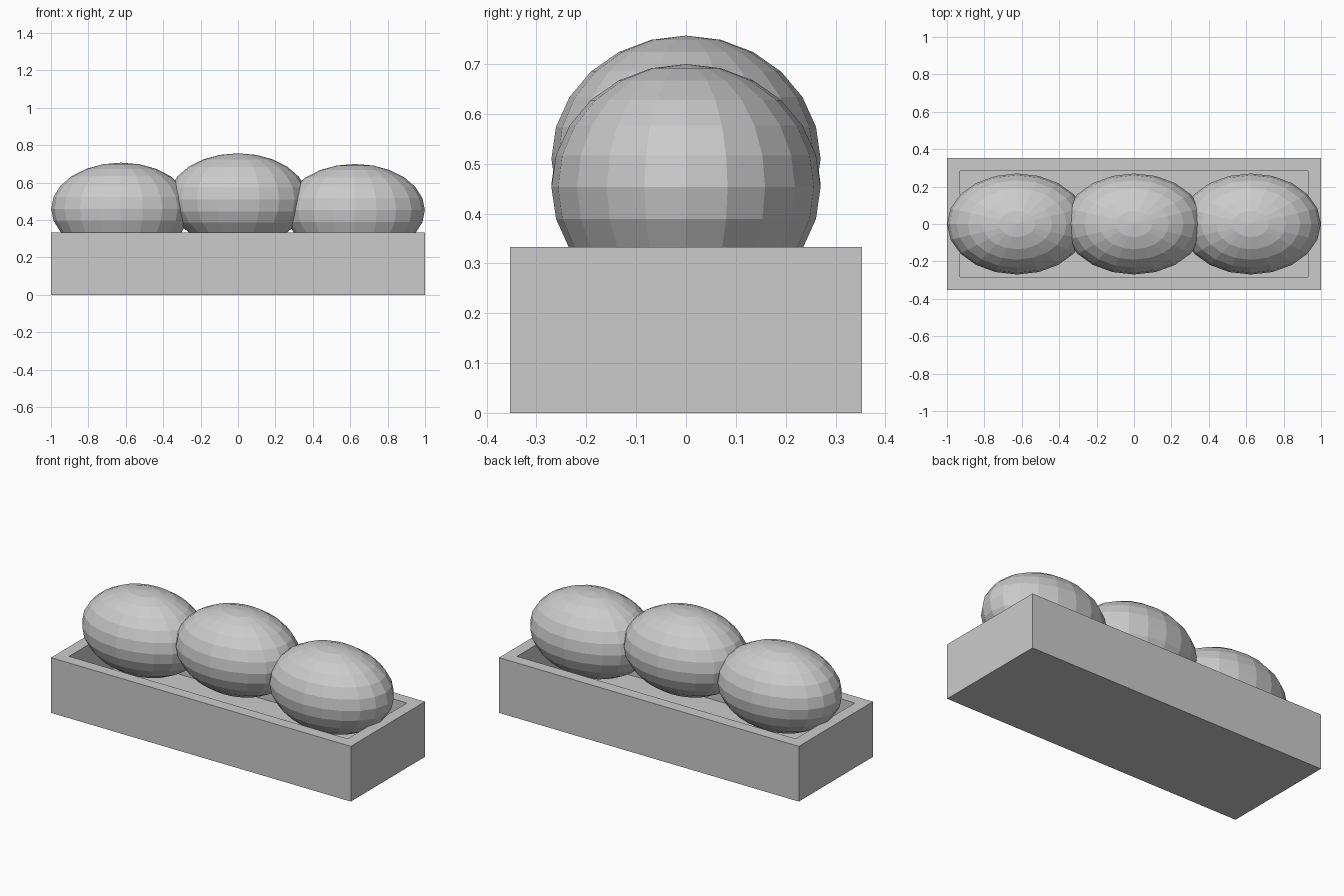
import bpy
import bmesh
from mathutils import Matrix

cube = bpy.data.objects.get("Cube")
if cube:
    bpy.data.objects.remove(cube, do_unlink=True)

grey = bpy.data.materials.new("light grey")
grey.use_nodes = True
grey.diffuse_color = (0.6, 0.6, 0.6, 1)
grey.node_tree.nodes["Principled BSDF"].inputs["Base Color"].default_value = (0.6, 0.6, 0.6, 1)


def add_object(name, bm):
    mesh = bpy.data.meshes.new(name)
    bm.to_mesh(mesh)
    bm.free()
    mesh.materials.append(grey)
    obj = bpy.data.objects.new(name, mesh)
    bpy.context.collection.objects.link(obj)
    return obj


# Open tray: a box whose top face is inset and pushed down
HEIGHT, WALL = 0.333, 0.1
bm = bmesh.new()
bmesh.ops.create_cube(bm, size=1, matrix=Matrix.Translation((0, 0, HEIGHT / 2))
                      @ Matrix.Diagonal((2, 0.706, HEIGHT, 1)))
top = max(bm.faces, key=lambda f: f.calc_center_median().z)
bmesh.ops.inset_region(bm, faces=[top], thickness=WALL)
hole = bmesh.ops.extrude_face_region(bm, geom=[top])["geom"]
floor_verts = [v for v in hole if isinstance(v, bmesh.types.BMVert)]
bmesh.ops.translate(bm, verts=floor_verts, vec=(0, 0, WALL - HEIGHT))
if top.is_valid:
    bmesh.ops.delete(bm, geom=[top], context='FACES')
bmesh.ops.recalc_face_normals(bm, faces=bm.faces)
add_object("tray", bm)

# Three faceted eggs lying along the tray
for name, x, z in (("left_egg", 0.625, 0.453),
                   ("middle_egg", 0, 0.51),
                   ("right_egg", -0.625, 0.46)):
    bm = bmesh.new()
    bmesh.ops.create_uvsphere(bm, u_segments=20, v_segments=12, radius=1)
    egg = add_object(name, bm)
    egg.location = (x, 0, z)
    egg.scale = (0.374, 0.27, 0.247)
